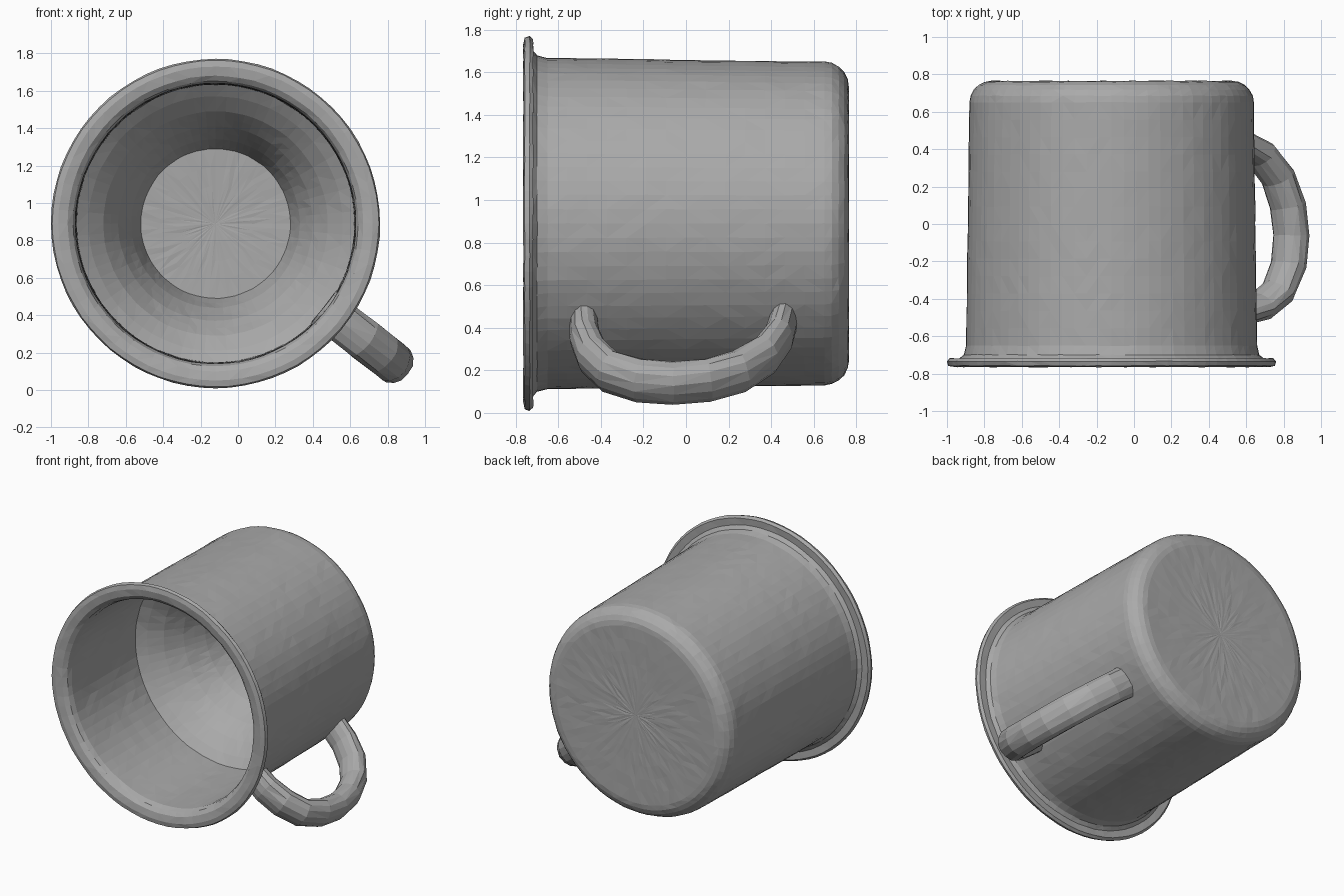
import bpy, bmesh, math, random
from mathutils import Vector, Matrix

random.seed(4)
cube = bpy.data.objects.get("Cube")
if cube:
    bpy.data.objects.remove(cube, do_unlink=True)

CENTRE = Vector((-0.12, 0, 0.89))


def material(name, value):
    mat = bpy.data.materials.new(name)
    mat.use_nodes = True
    colour = (value, value, value, 1)
    mat.diffuse_color = colour
    mat.node_tree.nodes["Principled BSDF"].inputs["Base Color"].default_value = colour
    return mat


GREY = material("plain grey", 0.4)


def finish(name, bm, wobble):
    """Hand-worked surface: slight wobble and flat triangular facets."""
    bmesh.ops.remove_doubles(bm, verts=bm.verts, dist=0.0005)
    bmesh.ops.recalc_face_normals(bm, faces=bm.faces)
    for v in bm.verts:
        v.co += Vector([random.uniform(-wobble, wobble) for _ in range(3)])
    bmesh.ops.triangulate(bm, faces=bm.faces)
    mesh = bpy.data.meshes.new(name)
    bm.to_mesh(mesh)
    bm.free()
    mesh.materials.append(GREY)
    obj = bpy.data.objects.new(name, mesh)
    bpy.context.collection.objects.link(obj)
    return obj


def resample(points, step):
    """Split long profile runs into even short ones."""
    out = []
    for a, b in zip(points, points[1:]):
        a, b = Vector(a), Vector(b)
        n = max(1, round((b - a).length / step))
        out += [a.lerp(b, i / n) for i in range(n)]
    return out + [Vector(points[-1])]


def lathe(name, profile, segments=72, wobble=0.0015):
    """Turn a (radius, y) profile around the mug's horizontal axis."""
    bm = bmesh.new()
    verts = [bm.verts.new(CENTRE + Vector((r, y, 0))) for r, y in resample(profile, 0.09)]
    edges = [bm.edges.new(pair) for pair in zip(verts, verts[1:])]
    bmesh.ops.spin(bm, geom=verts + edges, cent=CENTRE, axis=(0, 1, 0),
                   angle=math.tau, steps=segments, use_merge=True)
    return finish(name, bm, wobble)


# Outer wall, rounded base, rolled rim, inner wall and funnelled floor
base_bevel = [(0.645 + 0.115 * math.sin(t), 0.65 + 0.115 * math.cos(t))
              for t in (math.pi / 2 * i / 5 for i in range(6))]
outside = [(0, 0.762)] + base_bevel + [(0.778, -0.65), (0.79, -0.7), (0.815, -0.72)]
rim = [(0.865, -0.718), (0.88, -0.735), (0.872, -0.758), (0.84, -0.765),
       (0.79, -0.757), (0.762, -0.735), (0.75, -0.7)]
inside = [(0.742, 0.03), (0.68, 0.08), (0.6, 0.16), (0.52, 0.28),
          (0.45, 0.43), (0.4, 0.6), (0, 0.61)]
lathe("mug_body", outside + rim + inside)

# Looped handle, an oval tube swept in a tilted plane through the axis
angle = math.radians(-38)
outward = Vector((math.cos(angle), 0, math.sin(angle)))
sideways = Vector((-math.sin(angle), 0, math.cos(angle)))
path = [(0.73, -0.48), (0.87, -0.475), (1.01, -0.44), (1.13, -0.36), (1.2, -0.22),
        (1.22, -0.06), (1.195, 0.1), (1.13, 0.25), (1.01, 0.37), (0.87, 0.435), (0.73, 0.46)]
bm = bmesh.new()
rings = []
for i, (s, y) in enumerate(path):
    before, after = path[max(i - 1, 0)], path[min(i + 1, len(path) - 1)]
    along = Vector((after[0] - before[0], after[1] - before[1])).normalized()
    normal = outward * along.y - Vector((0, along.x, 0))
    middle = CENTRE + outward * s + Vector((0, y, 0))
    thick = 0.065 + 0.023 * math.sin(math.pi * i / (len(path) - 1))
    rings.append([bm.verts.new(middle + normal * thick * math.cos(t) + sideways * 0.112 * math.sin(t))
                  for t in (math.tau * k / 14 for k in range(14))])
for a, b in zip(rings, rings[1:]):
    for k in range(14):
        j = (k + 1) % 14
        bm.faces.new((a[k], a[j], b[j], b[k]))
for end in (rings[0], rings[-1]):
    bm.faces.new(end)
finish("handle", bm, 0.003)
